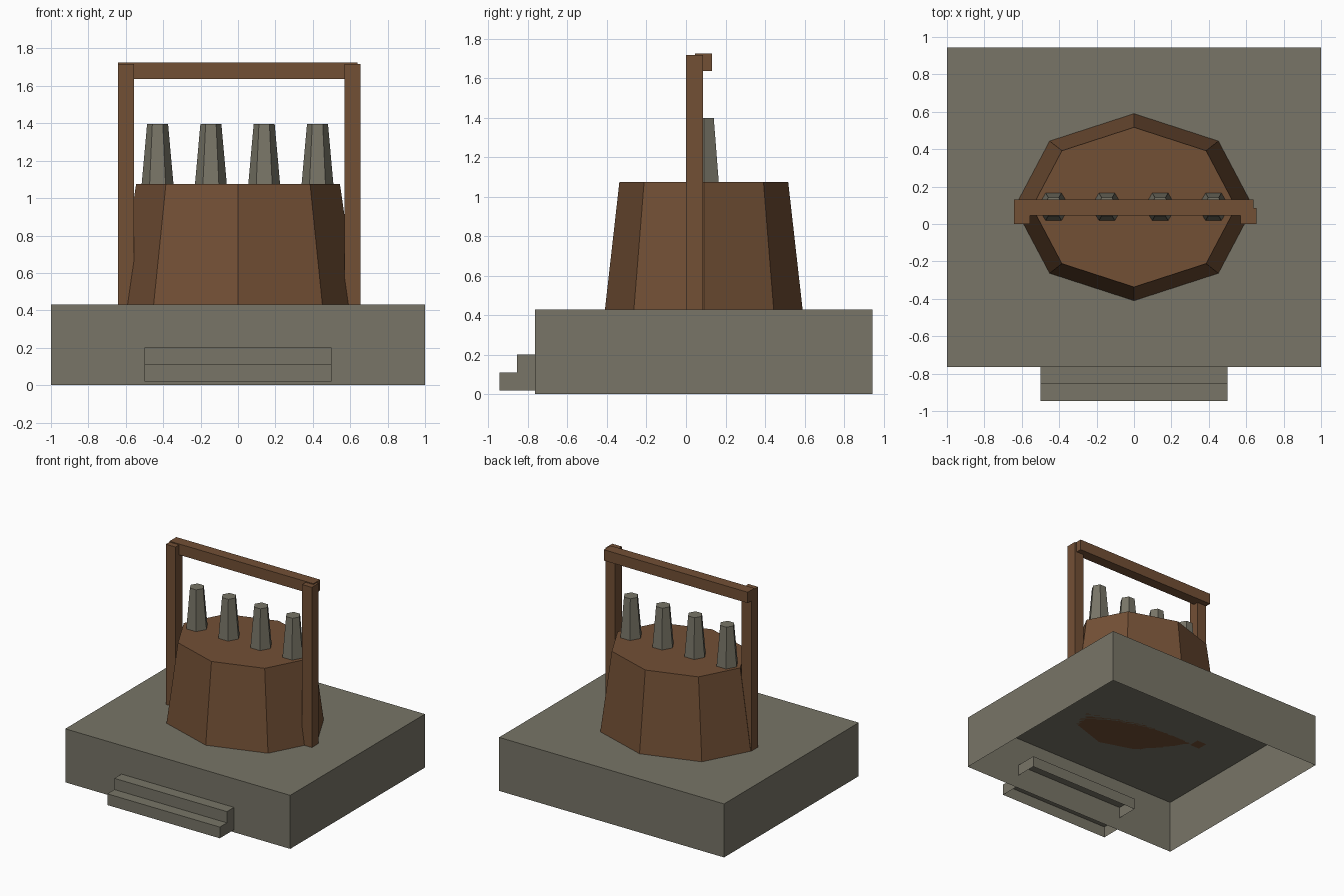
import bpy, bmesh, math

if "Cube" in bpy.data.objects:
    bpy.data.objects.remove(bpy.data.objects["Cube"])


def material(name, rgb):
    m = bpy.data.materials.new(name)
    m.diffuse_color = (*rgb, 1.0)
    m.use_nodes = True
    m.node_tree.nodes["Principled BSDF"].inputs["Base Color"].default_value = m.diffuse_color
    return m


STONE = material("grey_stone", (0.188, 0.178, 0.136))
WOOD = material("brown_wood", (0.171, 0.080, 0.036))


def prism(name, mat, bottom, top, z0, z1, open_bottom=False):
    """Loft between two matching outlines at heights z0 and z1."""
    bm = bmesh.new()
    lo = [bm.verts.new((x, y, z0)) for x, y in bottom]
    hi = [bm.verts.new((x, y, z1)) for x, y in top]
    n = len(lo)
    for i in range(n):
        j = (i + 1) % n
        bm.faces.new((lo[i], lo[j], hi[j], hi[i]))
    bm.faces.new(hi)
    if not open_bottom:
        bm.faces.new(lo[::-1])
    me = bpy.data.meshes.new(name)
    bm.to_mesh(me)
    bm.free()
    me.materials.append(mat)
    ob = bpy.data.objects.new(name, me)
    bpy.context.collection.objects.link(ob)
    return ob


def box(name, mat, x0, x1, y0, y1, z0, z1, open_bottom=False):
    rect = [(x0, y0), (x1, y0), (x1, y1), (x0, y1)]
    return prism(name, mat, rect, rect, z0, z1, open_bottom)


def ring(n, cx, cy, rx, ry):
    return [(cx + rx * math.cos(math.tau * i / n),
             cy + ry * math.sin(math.tau * i / n)) for i in range(n)]


# Stone base, hollow underneath
box("base", STONE, -1, 1, -0.765, 0.945, 0, 0.43, True)

# Two steps at the front, the upper one running into the base
box("lower_step", STONE, -0.5, 0.5, -0.945, -0.765, 0.02, 0.11, True)
box("upper_step", STONE, -0.5, 0.5, -0.855, -0.59, 0.11, 0.20, True)

# Tapered eight-sided wooden block
prism("block", WOOD, ring(8, 0, 0.09, 0.638, 0.5),
      ring(8, 0, 0.09, 0.545, 0.427), 0.43, 1.075)

# Row of tapered six-sided pegs
for i in range(4):
    x = -0.43 + 0.285 * i
    prism(f"peg_{i + 1}", STONE, ring(6, x, 0.092, 0.085, 0.085),
          ring(6, x, 0.092, 0.056, 0.056), 1.075, 1.397)

# Wooden frame: two posts and a crossbeam set slightly back
box("left_post", WOOD, -0.641, -0.555, 0.0, 0.086, 0.43, 1.717)
box("right_post", WOOD, 0.57, 0.656, 0.0, 0.086, 0.43, 1.717)
box("crossbeam", WOOD, -0.641, 0.638, 0.046, 0.132, 1.637, 1.724)
